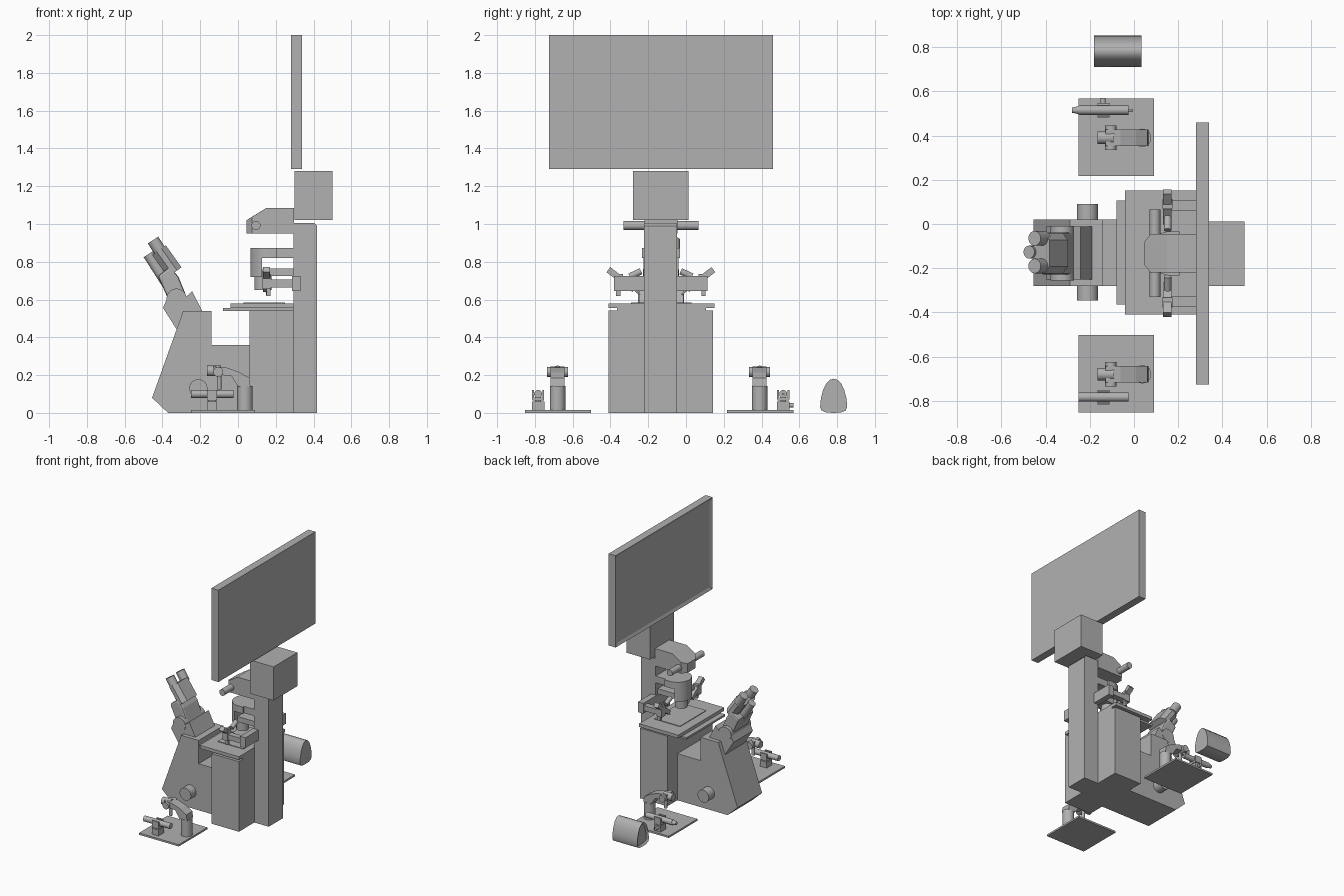
import bpy, bmesh, math
from mathutils import Vector

if "Cube" in bpy.data.objects:
    bpy.data.objects.remove(bpy.data.objects["Cube"])

CY = -0.133  # symmetry plane of the microscope
GREY = bpy.data.materials.new('mid_grey')
GREY.diffuse_color = (0.44, 0.44, 0.44, 1)
GREY.use_nodes = True
GREY.node_tree.nodes["Principled BSDF"].inputs["Base Color"].default_value = GREY.diffuse_color


def finish(name, bm, smooth=False):
    bmesh.ops.recalc_face_normals(bm, faces=bm.faces)
    me = bpy.data.meshes.new(name)
    bm.to_mesh(me)
    bm.free()
    me.materials.append(GREY)
    ob = bpy.data.objects.new(name, me)
    bpy.context.collection.objects.link(ob)
    if smooth:
        bpy.ops.object.select_all(action='DESELECT')
        ob.select_set(True)
        bpy.context.view_layer.objects.active = ob
        bpy.ops.object.shade_smooth_by_angle(angle=math.radians(35))
    return ob


def prism(name, pts, axis, a, b, inset=None, smooth=False):
    """Extrude a profile along an axis; inset=(width, depth) recesses the first cap."""
    place = {'x': lambda p, t: (t, p[0], p[1]),
             'y': lambda p, t: (p[0], t, p[1]),
             'z': lambda p, t: (p[0], p[1], t)}[axis]
    bm = bmesh.new()
    v0 = [bm.verts.new(place(p, a)) for p in pts]
    v1 = [bm.verts.new(place(p, b)) for p in pts]
    cap = bm.faces.new(v0)
    bm.faces.new(v1)
    n = len(pts)
    for i in range(n):
        bm.faces.new((v0[i], v0[(i + 1) % n], v1[(i + 1) % n], v1[i]))
    bmesh.ops.recalc_face_normals(bm, faces=bm.faces)
    if inset:
        bmesh.ops.inset_region(bm, faces=[cap], thickness=inset[0])
        cap.normal_update()
        bmesh.ops.translate(bm, verts=cap.verts, vec=-cap.normal * inset[1])
    return finish(name, bm, smooth)


def box(name, x0, x1, y0, y1, z0, z1, **kw):
    return prism(name, [(y0, z0), (y1, z0), (y1, z1), (y0, z1)], 'x', x0, x1, **kw)


def cyl(name, p, q, r, r2=None):
    p, q = Vector(p), Vector(q)
    bm = bmesh.new()
    bmesh.ops.create_cone(bm, cap_ends=True, segments=32, radius1=r,
                          radius2=r if r2 is None else r2, depth=(q - p).length)
    rot = (q - p).to_track_quat('Z', 'Y').to_matrix()
    bmesh.ops.rotate(bm, verts=bm.verts, matrix=rot)
    bmesh.ops.translate(bm, verts=bm.verts, vec=(p + q) / 2)
    return finish(name, bm, True)


# Monitor and camera box
box('monitor', 0.28, 0.34, -0.725, 0.46, 1.29, 2.0, inset=(0.03, 0.01))
box('camera_box', 0.30, 0.50, -0.28, 0.012, 1.02, 1.28)

# Column and main body
prism('column', [(0.293, 0), (0.418, 0), (0.418, 0.99), (0.405, 1.005), (0.293, 1.005)],
      'y', -0.222, -0.047)
prism('body', [(-0.37, 0), (0.07, 0), (0.07, 0.36), (-0.14, 0.36), (-0.14, 0.54),
               (-0.29, 0.54), (-0.455, 0.08)], 'y', -0.28, 0.02)
box('rear_block', 0.06, 0.295, -0.41, 0.143, 0, 0.542)
cyl('focus_knobs', (-0.21, -0.345, 0.13), (-0.21, 0.09, 0.13), 0.048)

# Stage
box('stage_lower', -0.08, 0.295, -0.365, 0.107, 0.54, 0.555)
box('stage_upper', -0.04, 0.295, -0.41, 0.152, 0.555, 0.58)
box('stage_insert', 0.03, 0.25, -0.29, 0.03, 0.58, 0.585)

# Lamp arm: side profile with tapered nose
bm = bmesh.new()
rings = []
for y, side in ((CY - 0.0875, 1), (CY - 0.05, 0), (CY + 0.05, 0), (CY + 0.0875, 1)):
    fx = 0.075 if side else 0.045
    rings.append([bm.verts.new((x, y, z)) for x, z in
                  ((fx, 0.95), (fx, 1.02 + 0.018 * side), (0.15, 1.085), (0.297, 1.085), (0.297, 0.95))])
for a, b in zip(rings, rings[1:]):
    for i in range(5):
        bm.faces.new((a[i], a[(i + 1) % 5], b[(i + 1) % 5], b[i]))
bm.faces.new(rings[0])
bm.faces.new(rings[-1])
finish('lamp_arm', bm)
cyl('lamp_crossbar', (0.095, -0.33, 0.992), (0.095, 0.065, 0.992), 0.024)

# Condenser with rounded front
arc = [(0.165 - 0.1 * math.cos(t), CY + 0.1 * math.sin(t))
       for t in [math.radians(-90 + 180 * i / 24) for i in range(25)]]
prism('condenser_bracket', arc + [(0.205, CY + 0.1), (0.205, CY + 0.085), (0.295, CY + 0.085),
                                  (0.295, CY - 0.085), (0.205, CY - 0.085), (0.205, CY - 0.1)],
      'z', 0.82, 0.872, smooth=True)
prism('condenser_housing', [p for p in arc if p[0] < 0.135], 'z', 0.72, 0.821, smooth=True)
cyl('condenser_lens', (0.133, CY, 0.65), (0.133, CY, 0.75), 0.045)
box('condenser_holder', 0.13, 0.295, CY - 0.06, CY + 0.06, 0.725, 0.765)

# Manipulators on a rail across the column
box('manipulator_rail', 0.285, 0.33, CY - 0.248, CY + 0.248, 0.645, 0.725)
for s, side in ((1, 'left'), (-1, 'right')):
    def ym(d):
        return CY + s * d
    box(side + '_manipulator_arm', 0.16, 0.29, ym(0.195), ym(0.24), 0.665, 0.705)
    box(side + '_manipulator_block', 0.13, 0.175, ym(0.20), ym(0.245), 0.655, 0.735)
    box(side + '_manipulator_foot', 0.15, 0.172, ym(0.215), ym(0.237), 0.62, 0.66)
    prism(side + '_manipulator_slide',
          [(ym(a), b) for a, b in ((0.13, 0.665), (0.15, 0.64), (0.288, 0.745), (0.268, 0.772))],
          'x', 0.132, 0.17)
    cyl(side + '_manipulator_motor', (0.152, ym(0.105), 0.75), (0.152, ym(0.165), 0.722), 0.017)
    cyl(side + '_needle', (0.152, ym(0.16), 0.675), (0.152, ym(0.11), 0.625), 0.008, 0.004)

# Viewing head
prism('head_base', [(-0.397, 0.556), (-0.36, 0.64), (-0.305, 0.585), (-0.243, 0.645),
                    (-0.19, 0.54), (-0.29, 0.52), (-0.317, 0.43)], 'y', -0.25, -0.012)
cyl('head_pivot', (-0.325, -0.255, 0.605), (-0.325, -0.01, 0.605), 0.053)
neck = prism('head_neck', [(-0.425, 0.725), (-0.36, 0.775), (-0.315, 0.72),
                           (-0.272, 0.615), (-0.355, 0.57)], 'y', -0.228, -0.038)
bev = neck.modifiers.new('bevel', 'BEVEL')
bev.width = 0.012
bev.segments = 2

# Ocular housing: chamfered slab tilted along the viewing axis
lo, hi = Vector((-0.335, CY, 0.745)), Vector((-0.418, CY, 0.862))
axis = (hi - lo).normalized()
across = Vector((axis.z, 0, -axis.x))
section = ((-0.044, 0.06), (-0.015, 0.092), (0.015, 0.092), (0.044, 0.06),
           (0.044, -0.06), (0.015, -0.092), (-0.015, -0.092), (-0.044, -0.06))
bm = bmesh.new()
a, b = [[bm.verts.new(c + across * u + Vector((0, v, 0))) for u, v in section] for c in (lo, hi)]
for i in range(8):
    bm.faces.new((a[i], a[(i + 1) % 8], b[(i + 1) % 8], b[i]))
bm.faces.new(a)
bm.faces.new(b)
finish('ocular_housing', bm, True)
for y, side in ((-0.065, 'left'), (-0.19, 'right')):
    cyl(side + '_eyepiece', (-0.405, y, 0.845), (-0.45, y, 0.915), 0.033)
cyl('camera_tube', (-0.36, -0.127, 0.66), (-0.475, -0.127, 0.84), 0.029)

# Bench stations on both sides
for s, side, py, ty in ((1, 'left', 0.39, 0.515), (-1, 'right', -0.68, -0.783)):
    y0 = 0.218 if s > 0 else -0.852
    box(side + '_base_plate', -0.25, 0.09, y0, y0 + 0.35, 0, 0.014)
    cyl(side + '_post', (0.037, py, 0.012), (0.037, py, 0.143), 0.041)
    prism(side + '_station_arm',
          [(-0.13, 0.205), (-0.035, 0.195), (0.0, 0.14), (0.066, 0.14), (0.06, 0.185),
           (0.01, 0.215), (-0.06, 0.24), (-0.13, 0.245)], 'y', py - 0.037, py + 0.037)
    cyl(side + '_arm_nose', (-0.165, py, 0.222), (-0.09, py, 0.222), 0.028)
    cyl(side + '_arm_pivot', (-0.105, py - 0.056, 0.217), (-0.105, py + 0.056, 0.217), 0.026)
    cyl(side + '_arm_rod', (-0.1, py, 0.125), (-0.1, py, 0.21), 0.012)
    # Syringe unit
    box(side + '_cradle_base', -0.165, -0.11, ty - 0.033, ty + 0.033, 0.012, 0.06)
    box(side + '_cradle_neck', -0.155, -0.12, ty - 0.015, ty + 0.015, 0.055, 0.09)
    for d in (-0.027, 0.027):
        box(side + '_cradle_cheek', -0.165, -0.11, ty + d - 0.005, ty + d + 0.005, 0.07, 0.12)
    box(side + '_cradle_cross', -0.165, -0.11, ty - 0.03, ty + 0.03, 0.065, 0.082)
    cyl(side + '_syringe', (-0.25, ty, 0.1), (-0.025, ty, 0.1), 0.021)
    if s > 0:
        cyl('syringe_tip', (-0.28, ty, 0.1), (-0.245, ty, 0.1), 0.012, 0.019)
        cyl('syringe_plunger', (-0.03, ty, 0.1), (-0.005, ty, 0.1), 0.006)
        cyl('cradle_screw', (-0.14, ty + 0.03, 0.04), (-0.14, ty + 0.055, 0.04), 0.012)

# Domed foot control with recessed end
prism('foot_control', [(0.71, 0.03), (0.714, 0.075), (0.725, 0.12), (0.742, 0.155), (0.762, 0.175),
                       (0.782, 0.181), (0.802, 0.175), (0.822, 0.155), (0.838, 0.12), (0.85, 0.075),
                       (0.853, 0.03), (0.845, 0.012), (0.82, 0.002), (0.782, 0.0), (0.744, 0.002),
                       (0.718, 0.012)], 'x', -0.18, 0.033, inset=(0.015, 0.012), smooth=True)
